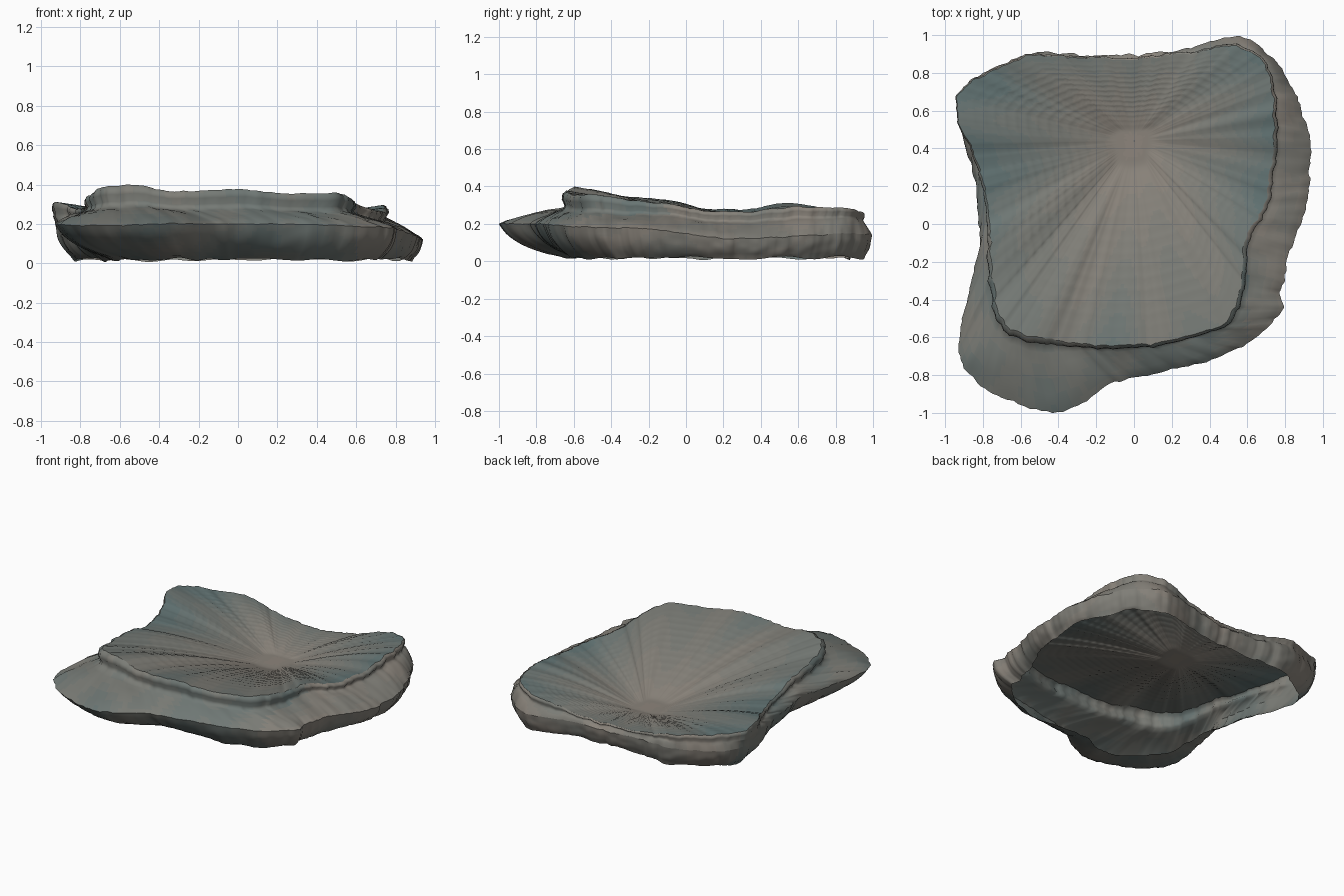
import bpy
import math
from mathutils import Vector, noise

if "Cube" in bpy.data.objects:
    bpy.data.objects.remove(bpy.data.objects["Cube"])

N = 300                       # columns around the shell
CENTRE = Vector((0.0, 0.44, 0.115))

# matched stations, clockwise from the back: bowl lip and outer ledge edge
LIP = [(0, .87, .17), (.28, .9, .2), (.52, .94, .26), (.68, .86, .28), (.73, .72, .29),
       (.74, .52, .29), (.73, .33, .265), (.69, .1, .27), (.59, -.08, .305), (.57, -.3, .33),
       (.5, -.5, .36), (.25, -.6, .355), (0, -.64, .375), (-.3, -.63, .365), (-.52, -.6, .395),
       (-.68, -.53, .385), (-.74, -.35, .35), (-.76, -.1, .325), (-.78, .12, .28), (-.82, .32, .28),
       (-.92, .52, .31), (-.92, .69, .295), (-.78, .8, .27), (-.52, .89, .24), (-.27, .88, .19)]
EDGE = [(0, .89, .13), (.28, .93, .14), (.56, .99, .14), (.75, .87, .15), (.84, .72, .14),
        (.92, .5, .13), (.93, .32, .12), (.92, .12, .13), (.82, -.14, .17), (.78, -.34, .18),
        (.77, -.48, .18), (.55, -.66, .19), (.2, -.77, .2), (-.1, -.84, .2), (-.4, -.99, .2),
        (-.75, -.9, .19), (-.92, -.7, .2), (-.89, -.42, .2), (-.82, -.1, .2), (-.83, .15, .18),
        (-.9, .45, .18), (-.92, .68, .18), (-.8, .8, .16), (-.53, .905, .15), (-.27, .895, .14)]


def closed_curve(points, count):
    """Smooth closed loop through the stations."""
    pts = [Vector(p) for p in points]
    n, out = len(pts), []
    for i in range(count):
        s = i * n / count
        k, t = int(s), s - int(s)
        a, b, c, d = (pts[(k + j) % n] for j in (-1, 0, 1, 2))
        out.append(0.5 * (2 * b + (c - a) * t + (2 * a - 5 * b + 4 * c - d) * t * t
                          + (3 * b - a - 3 * c + d) * t ** 3))
    return out


def crinkle(points, amount, seed):
    """Ragged outline: push each point in or out with noise."""
    out = []
    for p in points:
        d = Vector((p.x, p.y - 0.1, 0)).normalized()
        q = Vector((p.x * 8, p.y * 8, seed))
        w = noise.noise(q) + 0.8 * noise.noise(q * 2.7) + 0.7 * noise.noise(q * 6)
        z = noise.noise(q * 1.7 + d) + 0.5 * noise.noise(q * 5)
        out.append(p + d * w * amount + Vector((0, 0, z * amount * .6)))
    return out


# colour ramp: tan, grey, blue grey
RAMP = []
STOPS = [Vector((.27, .235, .2)), Vector((.195, .2, .18)), Vector((.12, .17, .17))]
for i in range(9):
    s = i / 4
    k = min(int(s), 1)
    m = bpy.data.materials.new("stone_%d" % i)
    m.diffuse_color = (*STOPS[k].lerp(STOPS[k + 1], s - k), 1)
    m.use_nodes = True
    m.node_tree.nodes["Principled BSDF"].inputs["Base Color"].default_value = m.diffuse_color
    RAMP.append(m)


def loft(name, rings, shade):
    """Skin closed rings; shade(position, row fraction) picks a ramp value 0..1."""
    verts = [p for r in rings for p in r]
    faces = []
    for r in range(len(rings) - 1):
        for c in range(N):
            d = (c + 1) % N
            faces.append((r * N + c, r * N + d, (r + 1) * N + d, (r + 1) * N + c))
    me = bpy.data.meshes.new(name)
    me.from_pydata(verts, [], faces)
    for m in RAMP:
        me.materials.append(m)
    for i, p in enumerate(me.polygons):
        v = shade(p.center, (i // N) / (len(rings) - 1))
        p.material_index = max(0, min(8, round(v * 8)))
        p.use_smooth = True
    ob = bpy.data.objects.new(name, me)
    bpy.context.collection.objects.link(ob)
    return ob


lip = crinkle(closed_curve(LIP, N), 0.013, 3.1)
edge = crinkle(closed_curve(EDGE, N), 0.012, 8.4)

# bowl: flat floor, steep near the middle and easing off towards the lip
ROWS = 50
bowl = []
for r in range(ROWS + 1):
    t = max(r / ROWS, 0.002)
    u = max(0, (t - .13) / .87)
    ring = []
    for p in lip:
        d = p - CENTRE
        a = math.atan2(d.y, d.x)
        fade = min(1, 4 * (1 - t)) * min(1, 3 * u)
        z = CENTRE.z + d.z * (0.5 * u + 0.5 * math.sin(u * math.pi / 2))
        flute = noise.noise(Vector((math.cos(a) * 5, math.sin(a) * 5, t * .6)))
        z += fade * (0.010 * flute + 0.0022 * math.sin(r * math.pi * .67))
        ring.append(Vector((CENTRE.x + d.x * t, CENTRE.y + d.y * t, z)))
    bowl.append(ring)


def bowl_shade(p, t):
    a = math.atan2(p.y - CENTRE.y, p.x - CENTRE.x)
    streak = noise.noise(Vector((math.cos(a) * 4, math.sin(a) * 4, 2 + t)))
    side = .5 * t * max(0, abs(math.cos(a - .1)) - .6) * 2      # bluer flanks
    return 0.02 + 0.62 * t + side + 0.5 * streak * t


loft("bowl", bowl, bowl_shade)

# lip wall and ledge: short drop from the lip, then a shelf out to the edge
# each entry: (fraction from lip to edge, fraction of height, extra bulge)
PROFILE = [(0, 1, 0), (.05, .93, .007), (.07, .78, .007), (.04, .6, -.003), (.07, .48, 0),
           (.2, .42, 0), (.36, .37, 0), (.55, .29, 0), (.75, .19, 0), (.9, .09, 0), (1, 0, 0)]
ledge = []
for f, h, bulge in PROFILE:
    ring = []
    for a, b in zip(lip, edge):
        out = Vector((a.x, a.y - .1, 0)).normalized()
        # the right flank rolls over a little instead of stepping
        roll = .25 * max(0, min(1, (a.x - .35) * 5)) * max(0, min(1, (a.y + .35) * 3))
        k = h + (1 - f ** 1.7 - h) * roll
        p = a.lerp(b, f) + out * bulge
        p.z = b.z + (a.z - b.z) * k
        mid = 4 * f * (1 - f)
        q = Vector((p.x * 5, p.y * 5, 1))
        p.z += mid * (0.014 * noise.noise(q) + 0.008 * noise.noise(q * 3))
        ring.append(p)
    ledge.append(ring)


def rock_shade(p, t):
    warm = .3 if p.x > .6 or p.y > .7 else 0
    return .6 - warm + .45 * noise.noise(p * 4)


loft("lip_and_ledge", ledge, rock_shade)

# outer wall: rounded skirt curling under to an open base, most at the front
wall = []
for r in range(11):
    t = r / 10
    ring = []
    for b in edge:
        front = max(0, min(1, (.5 - b.y) / 1.2)) * max(.35, min(1, .75 - b.x))
        left = max(0, min(1, -b.x * 3 - 1.5))
        inset = .05 + .24 * front + .05 * left
        d = Vector((-b.x, .15 - b.y, 0)) * inset
        p = b + d * (0.35 * t + 0.65 * t ** 3)
        p.z = b.z + (0.02 - b.z) * t
        rib = noise.noise(Vector((b.x * 16, b.y * 16, t * 2)))
        p -= d.normalized() * 0.009 * rib * math.sin(math.pi * t)
        if r == 10:
            p.z = max(0, .018 + .018 * noise.noise(b * 6))
        ring.append(p)
    wall.append(ring)
loft("outer_wall", wall, rock_shade)
